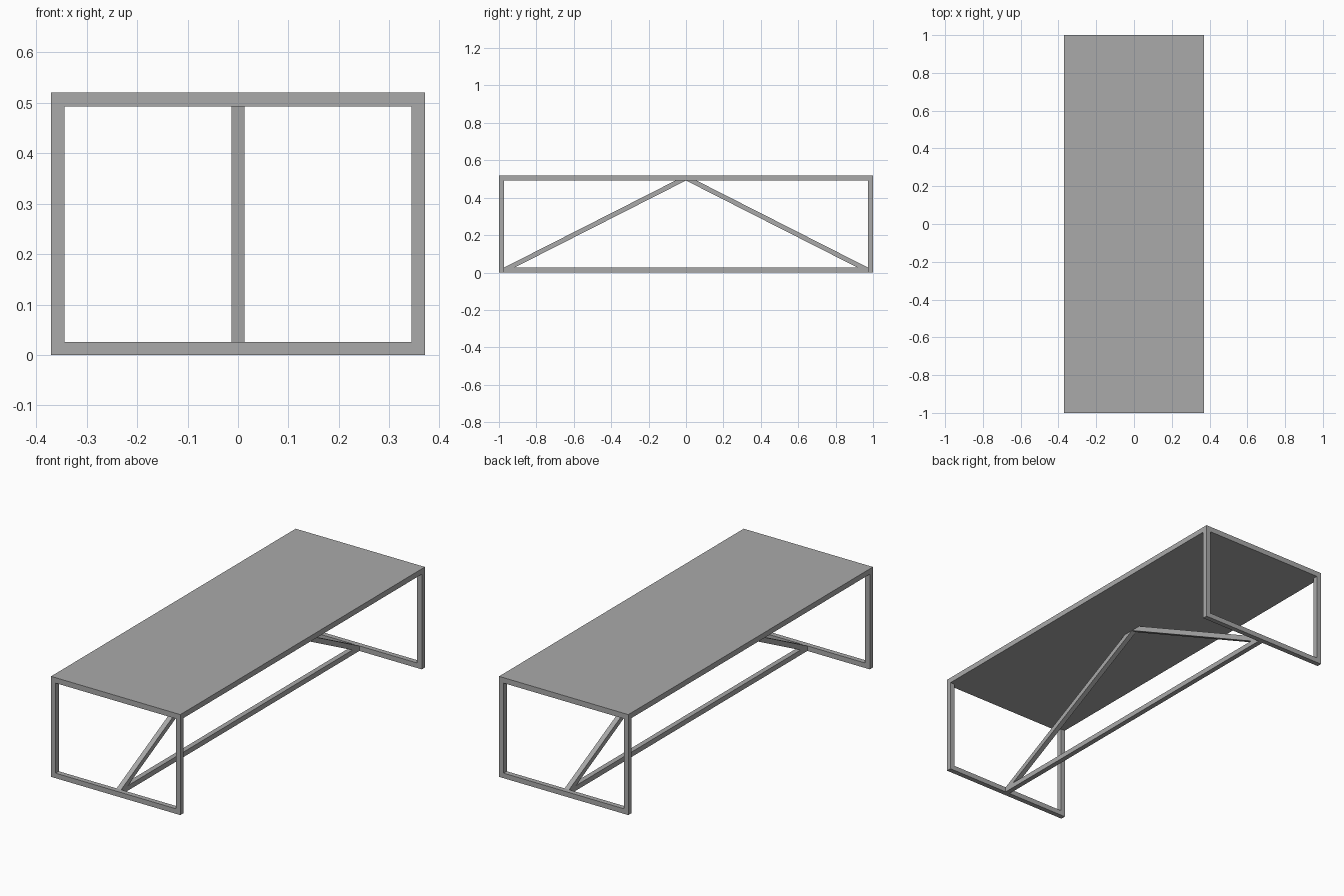
import bpy
import bmesh

cube = bpy.data.objects.get("Cube")
if cube:
    bpy.data.objects.remove(cube, do_unlink=True)

# Overall dimensions
HALF_W, HALF_L, HEIGHT = 0.37, 1.0, 0.52
BAR = 0.026
UNDER = HEIGHT - 0.028

grey = bpy.data.materials.new("plain grey")
grey.use_nodes = True
colour = (0.4, 0.4, 0.4, 1)
grey.diffuse_color = colour
grey.node_tree.nodes["Principled BSDF"].inputs["Base Color"].default_value = colour


def prism(name, outline, x0, x1):
    """Extrude a y-z outline from x0 to x1."""
    bm = bmesh.new()
    face = bm.faces.new([bm.verts.new((x0, y, z)) for y, z in outline])
    ext = bmesh.ops.extrude_face_region(bm, geom=[face])
    moved = [v for v in ext["geom"] if isinstance(v, bmesh.types.BMVert)]
    bmesh.ops.translate(bm, verts=moved, vec=(x1 - x0, 0, 0))
    bmesh.ops.recalc_face_normals(bm, faces=bm.faces)
    mesh = bpy.data.meshes.new(name)
    bm.to_mesh(mesh)
    bm.free()
    mesh.materials.append(grey)
    obj = bpy.data.objects.new(name, mesh)
    bpy.context.collection.objects.link(obj)
    return obj


def box(name, x0, x1, y0, y1, z0, z1):
    return prism(name, [(y0, z0), (y1, z0), (y1, z1), (y0, z1)], x0, x1)


# Table top and floor stretcher
box("table_top", -HALF_W, HALF_W, -HALF_L, HALF_L, UNDER, HEIGHT)
inner = HALF_L - BAR
box("floor_stretcher", -BAR / 2, BAR / 2, -inner, inner, 0, BAR)

for end, s in (("front", -1), ("back", 1)):
    y0, y1 = sorted((s * inner, s * HALF_L))
    # End frame: two legs joined by a floor rail
    for side, t in (("right", -1), ("left", 1)):
        x0, x1 = sorted((t * (HALF_W - BAR), t * HALF_W))
        box(f"{end}_{side}_leg", x0, x1, y0, y1, 0, UNDER)
    box(f"{end}_floor_rail", -HALF_W + BAR, HALF_W - BAR, y0, y1, 0, BAR)
    # Diagonal brace rising to the middle of the top
    cut = 0.056
    outline = [(s * inner, BAR), (s * (inner - cut), BAR),
               (0, UNDER), (s * cut, UNDER)]
    prism(f"{end}_diagonal_brace", outline, -BAR / 2, BAR / 2)
